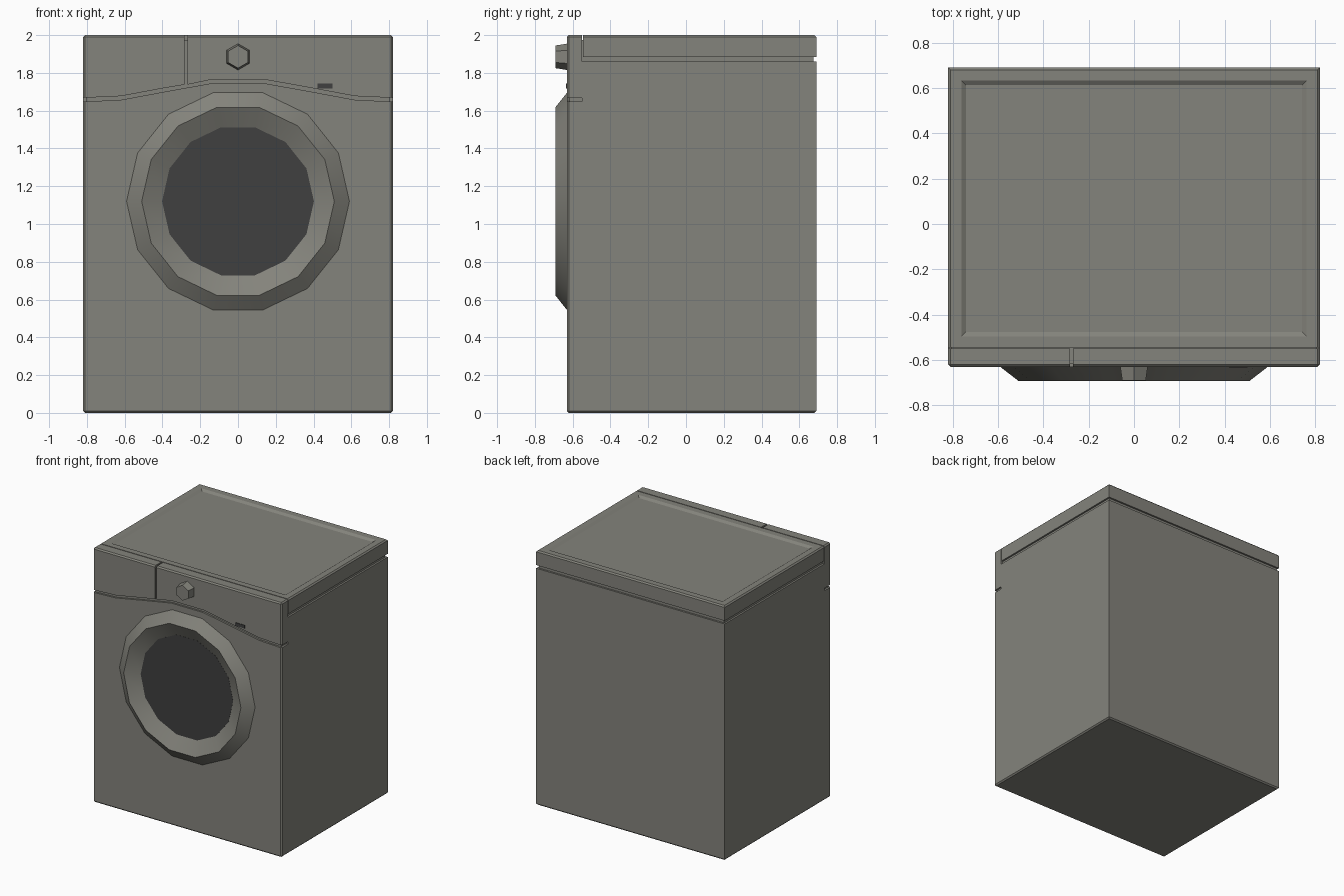
import bpy, bmesh, math
from mathutils import Vector

if "Cube" in bpy.data.objects:
    bpy.data.objects.remove(bpy.data.objects["Cube"])

W, F, B, H = 0.82, -0.63, 0.69, 2.0      # half width, front, back, height
SEAM = -0.55                             # back of the front panels


def material(name, rgb):
    m = bpy.data.materials.new(name)
    m.diffuse_color = (*rgb, 1)
    m.use_nodes = True
    m.node_tree.nodes["Principled BSDF"].inputs["Base Color"].default_value = m.diffuse_color
    return m


GREY = material("warm grey enamel", (0.23, 0.228, 0.2))
DARK = material("dark glass", (0.05, 0.05, 0.05))


def finish(name, bm, mat, smooth=False):
    bmesh.ops.recalc_face_normals(bm, faces=bm.faces)
    me = bpy.data.meshes.new(name)
    bm.to_mesh(me)
    bm.free()
    ob = bpy.data.objects.new(name, me)
    bpy.context.collection.objects.link(ob)
    me.materials.append(mat)
    if smooth:
        bpy.ops.object.select_all(action='DESELECT')
        ob.select_set(True)
        bpy.context.view_layer.objects.active = ob
        bpy.ops.object.shade_smooth_by_angle(angle=math.radians(30))
    return ob


def prism(outline, y0, y1):
    """Extrude an x-z outline from y0 to y1."""
    bm = bmesh.new()
    face = bm.faces.new([bm.verts.new((x, y0, z)) for x, z in outline])
    new = bmesh.ops.extrude_face_region(bm, geom=[face], use_keep_orig=True)["geom"]
    bmesh.ops.translate(bm, vec=(0, y1 - y0, 0),
                        verts=[v for v in new if isinstance(v, bmesh.types.BMVert)])
    bmesh.ops.recalc_face_normals(bm, faces=bm.faces)
    return bm


def rect(x0, x1, z0, z1):
    return [(x0, z0), (x1, z0), (x1, z1), (x0, z1)]


def chamfer_outer(bm):
    """Chamfer edges where two outer planes meet, except the back uprights."""
    planes = [(0, W), (0, -W), (1, F), (1, B), (2, 0), (2, H)]
    picked = []
    for e in bm.edges:
        on = [p for p in planes if all(abs(v.co[p[0]] - p[1]) < 1e-4 for v in e.verts)]
        if len(on) == 2 and not ((1, B) in on and any(p[0] == 0 for p in on)):
            picked.append(e)
    bmesh.ops.bevel(bm, geom=picked, offset=0.01, segments=1, affect='EDGES')


def lathe(profile, sides, cz):
    """Spin (radius, y) points around a y axis at height cz."""
    bm = bmesh.new()
    rings = []
    for r, y in profile:
        rings.append([bm.verts.new((r * math.cos(a), y, cz + r * math.sin(a)))
                      for a in (2 * math.pi * i / sides for i in range(sides))])
    for p, q in zip(rings, rings[1:]):
        for i in range(sides):
            j = (i + 1) % sides
            bm.faces.new((p[i], p[j], q[j], q[i]))
    return bm, rings


# Inner core: the floor of every groove
finish("inner_core", prism(rect(-W + .014, W - .014, .02, 1.975), F + .014, B - .014), GREY)

# Cabinet behind the front panels
bm = prism(rect(-W, W, 0, 1.86), SEAM, B)
chamfer_outer(bm)
finish("cabinet", bm, GREY)

# Strip bridging the lid groove just behind the control panel stays open; lid with recessed top
bm = prism(rect(-W, W, 1.885, H), SEAM + .006, B)
chamfer_outer(bm)
top = max(bm.faces, key=lambda f: f.calc_center_median().z + 0.01 * f.calc_area())
bmesh.ops.inset_individual(bm, faces=[top], thickness=0.068)
bmesh.ops.inset_individual(bm, faces=[top], thickness=0.028, depth=-0.013)
finish("lid", bm, GREY)

# Wavy line between lower front and control panel
half = [(.14, 1.745), (.39, 1.70), (.62, 1.657), (W, 1.648)]
wave = [(-x, z) for x, z in reversed(half)] + half
upper = [(x, z + .02) for x, z in wave]

# Lower front panel
bm = prism([(W, 0), (-W, 0)] + wave, F, SEAM)
chamfer_outer(bm)
finish("lower_front", bm, GREY)

# Detergent drawer and control panel, with a narrow gap between them
gap_z = 1.738
bm = prism([(-W, H)] + upper[:3] + [(-.282, gap_z), (-.282, H)], F, SEAM)
chamfer_outer(bm)
finish("detergent_drawer", bm, GREY)
bm = prism([(-.268, H), (-.268, gap_z)] + upper[3:] + [(W, H)], F, SEAM)
chamfer_outer(bm)
finish("control_panel", bm, GREY)

# Indicator plate
finish("indicator_plate", prism(rect(.42, .50, 1.718, 1.743), F - .004, F + .002), DARK)

# Door ring and glass
bm, _ = lathe([(.59, F), (.51, -.692), (.40, F - .003)], 14, 1.12)
finish("door_ring", bm, GREY, smooth=True)
bm, rings = lathe([(.402, F - .001), (.402, F - .005)], 14, 1.12)
bm.faces.new(rings[1])
finish("door_glass", bm, DARK)

# Hexagonal dial, point upwards
bm, rings = lathe([(.07, F + .002), (.06, -.69)], 6, 0)
bm.faces.new(rings[1])
for v in bm.verts:
    v.co = Vector((v.co.z, v.co.y, v.co.x + 1.885))
finish("dial", bm, GREY)
